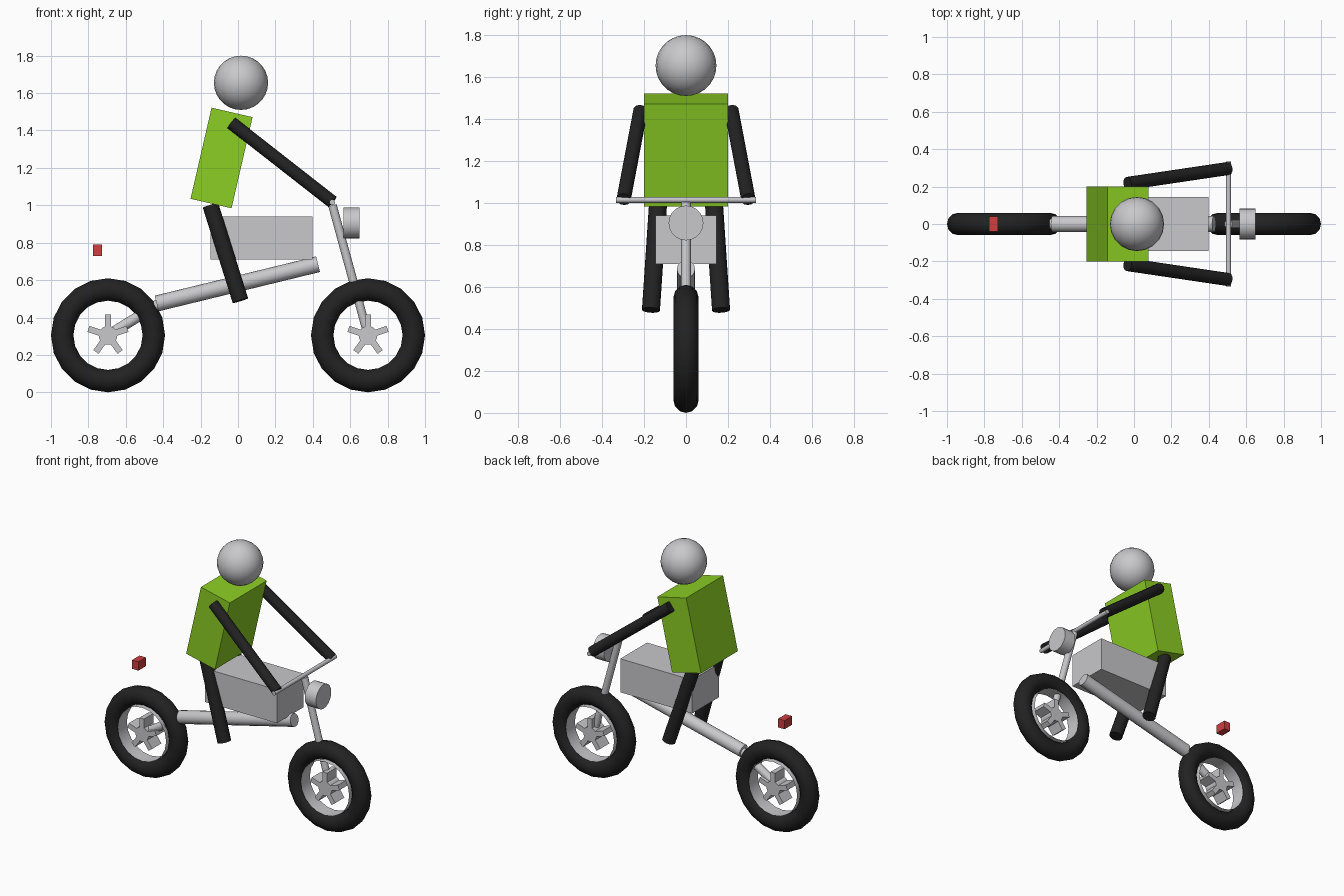
import bpy, bmesh, math
from mathutils import Vector, Matrix

if "Cube" in bpy.data.objects:
    bpy.data.objects.remove(bpy.data.objects["Cube"], do_unlink=True)


def material(name, colour):
    m = bpy.data.materials.new(name)
    m.use_nodes = True
    m.diffuse_color = (*colour, 1)
    m.node_tree.nodes["Principled BSDF"].inputs["Base Color"].default_value = (*colour, 1)
    return m


GREY = material("light grey", (0.58, 0.58, 0.60))
BLACK = material("rubber black", (0.016, 0.016, 0.016))
LIME = material("lime green", (0.26, 0.62, 0.017))
RED = material("tail red", (0.62, 0.05, 0.05))


def finish(name, mat, smooth=True):
    """Style the active primitive."""
    ob = bpy.context.object
    ob.name = ob.data.name = name
    ob.data.materials.append(mat)
    if smooth:
        bpy.ops.object.shade_smooth_by_angle(angle=math.radians(31))
    return ob


def box(name, mat, centre, size, tilt=0):
    bpy.ops.mesh.primitive_cube_add(size=1, location=centre, rotation=(0, tilt, 0))
    bpy.context.object.scale = size
    return finish(name, mat, False)


def rod(name, mat, start, end, radius, sides=16, caps='NGON'):
    a, b = Vector(start), Vector(end)
    bpy.ops.mesh.primitive_cylinder_add(
        vertices=sides, radius=radius, depth=(b - a).length, end_fill_type=caps,
        location=(a + b) / 2, rotation=(b - a).to_track_quat('Z', 'Y').to_euler())
    return finish(name, mat)


def star_hub(name, x, z):
    """Round hub with five chunky spokes."""
    bm = bmesh.new()
    bmesh.ops.create_cone(bm, cap_ends=True, segments=20, radius1=0.05, radius2=0.05,
                          depth=0.1, matrix=Matrix.Rotation(math.pi / 2, 4, 'X'))
    for k in range(5):
        turn = Matrix.Rotation(k * math.tau / 5, 4, 'Y')
        shape = Matrix.Translation((0, 0, 0.065)) @ Matrix.Diagonal((0.034, 0.1, 0.09, 1))
        bmesh.ops.create_cube(bm, size=1, matrix=turn @ shape)
    mesh = bpy.data.meshes.new(name)
    bm.to_mesh(mesh)
    bm.free()
    mesh.materials.append(GREY)
    ob = bpy.data.objects.new(name, mesh)
    ob.location = (x, 0, z)
    bpy.context.collection.objects.link(ob)


# Wheels: tyre, open rim band and star hub
AXLE_X, AXLE_Z = 0.695, 0.305
for label, x in (("rear", -AXLE_X), ("front", AXLE_X)):
    bpy.ops.mesh.primitive_torus_add(
        location=(x, 0, AXLE_Z), rotation=(math.pi / 2, 0, 0), major_segments=20,
        minor_segments=12, major_radius=0.245, minor_radius=0.06)
    finish(label + "_tyre", BLACK)
    rod(label + "_rim", GREY, (x, -0.05, AXLE_Z), (x, 0.05, AXLE_Z), 0.184, 20, 'NOTHING')
    star_hub(label + "_hub", x, AXLE_Z)

# Frame, swing arm, fork and handlebar
rod("main_frame", GREY, (-0.435, 0, 0.475), (0.428, 0, 0.685), 0.043)
rod("swing_arm", GREY, (-0.42, 0, 0.475), (-AXLE_X, 0, AXLE_Z), 0.028)
rod("front_fork", GREY, (0.505, 0, 1.0), (AXLE_X, 0, AXLE_Z), 0.023)
rod("handlebar", GREY, (0.505, -0.333, 1.015), (0.505, 0.333, 1.015), 0.014, 12)

# Body block and lamps
box("body_block", GREY, (0.125, 0, 0.825), (0.545, 0.29, 0.23))
rod("headlight", GREY, (0.565, 0, 0.905), (0.65, 0, 0.905), 0.083, 20)
box("tail_light", RED, (-0.752, 0, 0.76), (0.048, 0.08, 0.06))

# Rider
box("torso", LIME, (-0.088, 0, 1.253), (0.225, 0.4, 0.5), math.radians(13))
bpy.ops.mesh.primitive_uv_sphere_add(segments=20, ring_count=14, radius=0.145,
                                     location=(0.016, 0, 1.655))
finish("head", GREY)
for side, s in (("right", -1), ("left", 1)):
    rod(side + "_arm", BLACK, (-0.035, s * 0.217, 1.44), (0.505, s * 0.297, 1.018), 0.035, 12)
    rod(side + "_leg", BLACK, (-0.147, s * 0.133, 1.0), (0.013, s * 0.167, 0.49), 0.044, 12)
